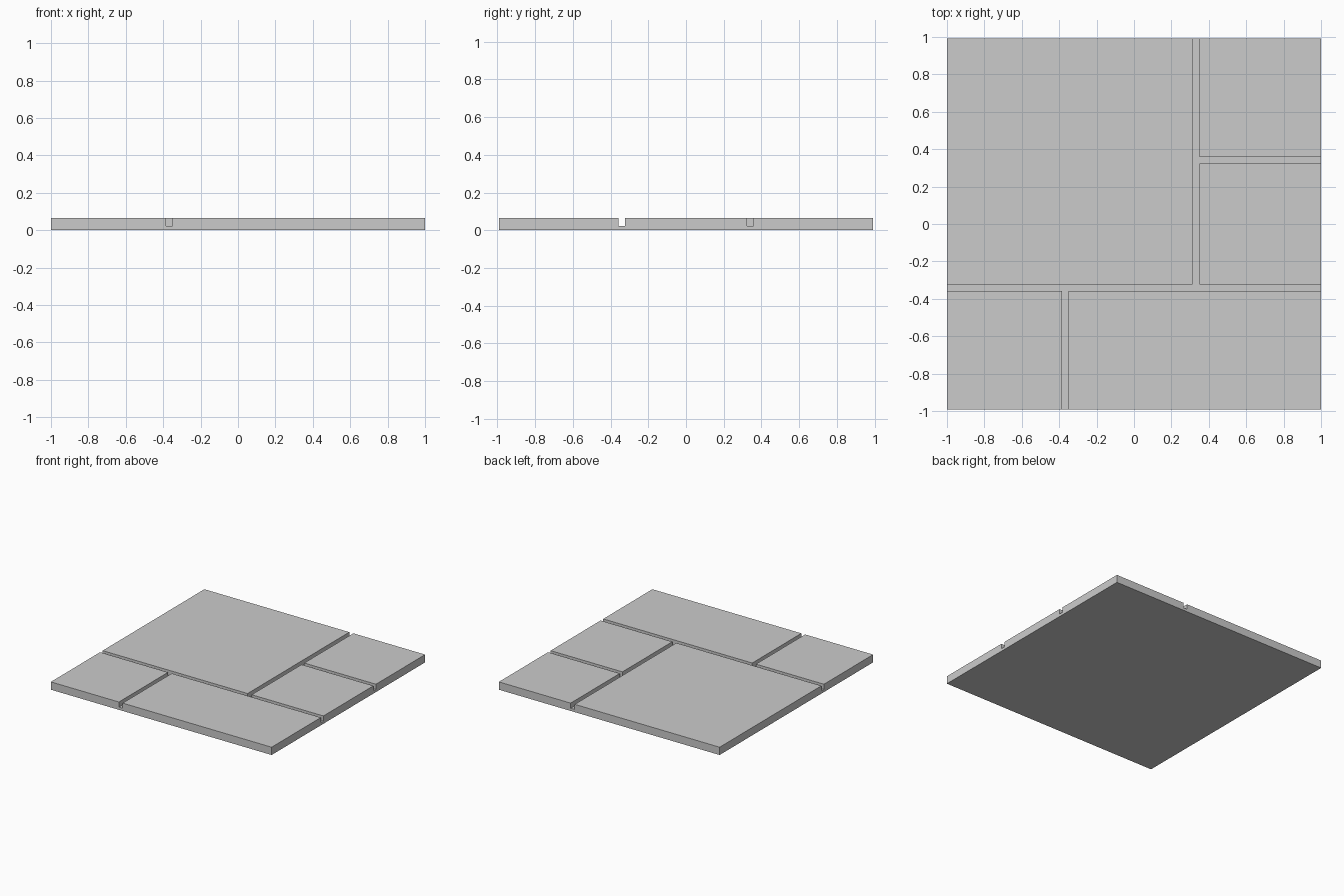
import bpy, bmesh
from mathutils import Vector

if "Cube" in bpy.data.objects:
    bpy.data.objects.remove(bpy.data.objects["Cube"])

HX, HY = 1.0, 0.993           # half sizes of the slab
BED, TOP = 0.022, 0.064       # groove floor and paving surface heights

# Paving stones: x0, x1, y0, y1
stones = [
    (-HX, 0.313, -0.323, HY),
    (0.35, HX, 0.357, HY),
    (0.35, HX, -0.323, 0.323),
    (-HX, -0.384, -HY, -0.357),
    (-0.35, HX, -HY, -0.357),
]

# Base bed
bm = bmesh.new()
bmesh.ops.create_cube(bm, size=1)
for v in bm.verts:
    v.co = Vector((v.co.x * 2 * HX, v.co.y * 2 * HY, (v.co.z + 0.5) * BED))

# Score the bed along every stone edge
for axis, half, cols in ((0, HX, (0, 1)), (1, HY, (2, 3))):
    for c in sorted({s[i] for s in stones for i in cols if abs(s[i]) < half}):
        co, no = Vector(), Vector()
        co[axis], no[axis] = c, 1
        bmesh.ops.bisect_plane(bm, geom=bm.verts[:] + bm.edges[:] + bm.faces[:],
                               plane_co=co, plane_no=no)


def in_stone(p):
    return any(a < p.x < b and c < p.y < d for a, b, c, d in stones)


# Raise the stones, leaving the joints as grooves
bm.normal_update()
tops = [f for f in bm.faces if f.normal.z > 0.9 and in_stone(f.calc_center_median())]
raised = bmesh.ops.extrude_face_region(bm, geom=tops)["geom"]
bmesh.ops.translate(bm, vec=(0, 0, TOP - BED),
                    verts=[g for g in raised if isinstance(g, bmesh.types.BMVert)])
stale = [f for f in tops if f.is_valid]
if stale:
    bmesh.ops.delete(bm, geom=stale, context='FACES')

# Merge flush faces and tidy normals
bmesh.ops.dissolve_limit(bm, angle_limit=0.01, verts=bm.verts[:], edges=bm.edges[:])
bmesh.ops.recalc_face_normals(bm, faces=bm.faces[:])

mesh = bpy.data.meshes.new("paved_floor_tile")
bm.to_mesh(mesh)
bm.free()
bpy.context.collection.objects.link(bpy.data.objects.new("paved_floor_tile", mesh))
